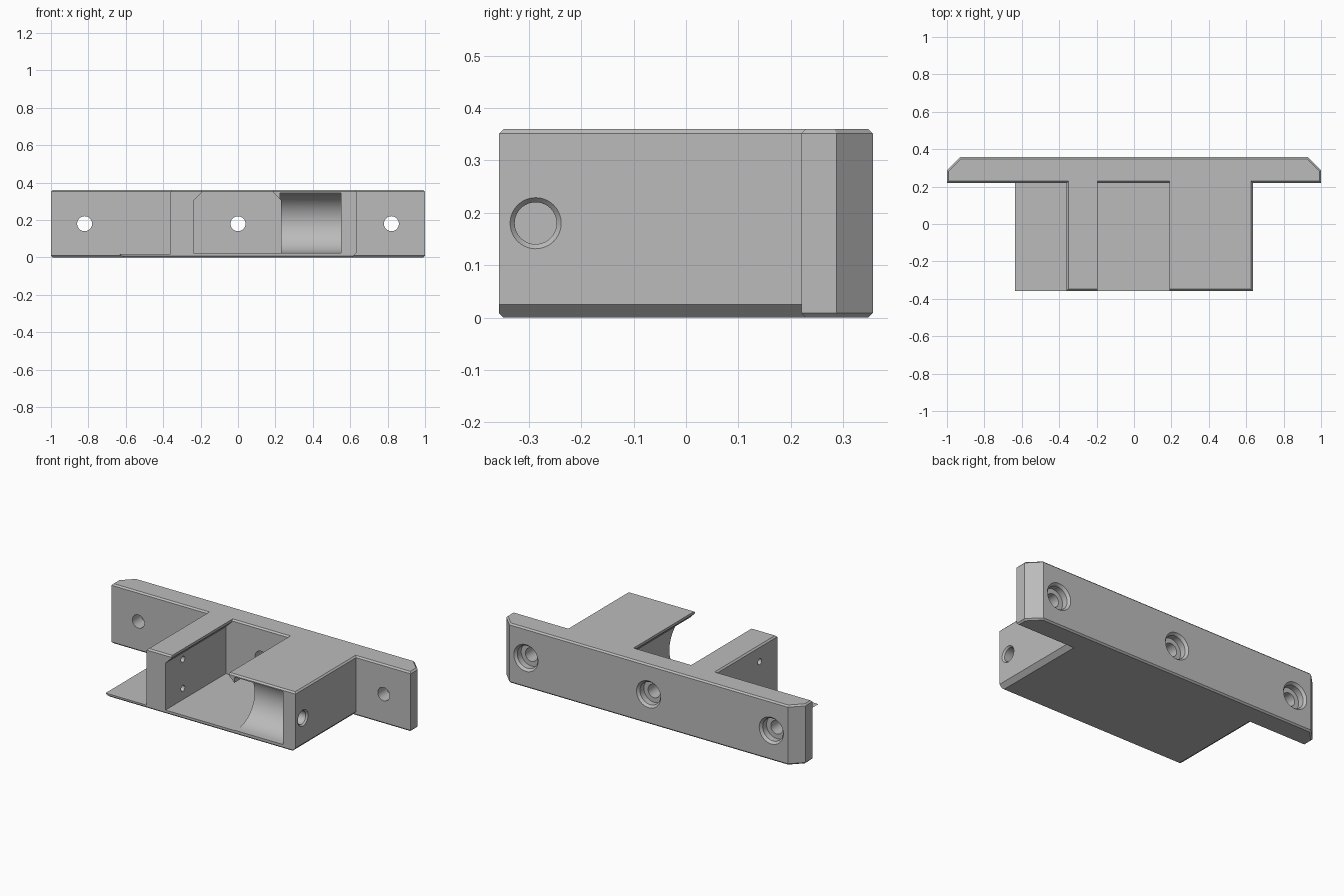
import bpy, bmesh, math
from mathutils import Vector, Matrix

if "Cube" in bpy.data.objects:
    bpy.data.objects.remove(bpy.data.objects["Cube"], do_unlink=True)

grey = bpy.data.materials.new("matte grey")
grey.use_nodes = True
grey.diffuse_color = (0.5, 0.5, 0.5, 1)
grey.node_tree.nodes["Principled BSDF"].inputs["Base Color"].default_value = grey.diffuse_color


def make(name, bm):
    bmesh.ops.recalc_face_normals(bm, faces=bm.faces)
    mesh = bpy.data.meshes.new(name)
    bm.to_mesh(mesh)
    bm.free()
    mesh.materials.append(grey)
    obj = bpy.data.objects.new(name, mesh)
    bpy.context.collection.objects.link(obj)
    return obj


def prism(points, place, start, end):
    """Extrude a 2D outline; place(a, b, depth) gives the 3D point."""
    bm = bmesh.new()
    face = bm.faces.new([bm.verts.new(place(a, b, start)) for a, b in points])
    ext = bmesh.ops.extrude_face_region(bm, geom=[face])
    shift = Vector(place(0, 0, end)) - Vector(place(0, 0, start))
    bmesh.ops.translate(bm, vec=shift, verts=[v for v in ext["geom"] if isinstance(v, bmesh.types.BMVert)])
    return bm


def bore(centre, axis, start, end, r1, r2):
    """Round or tapered cutter along x or y."""
    bm = bmesh.new()
    bmesh.ops.create_cone(bm, cap_ends=True, segments=40, radius1=r1, radius2=r2, depth=end - start)
    turn = Vector((0, 0, 1)).rotation_difference(Vector(axis)).to_matrix().to_4x4()
    middle = Vector(centre) + Vector(axis) * (start + end) / 2
    bmesh.ops.transform(bm, matrix=Matrix.Translation(middle) @ turn, verts=bm.verts)
    return make("cutter", bm)


def combine(target, other, operation):
    mod = target.modifiers.new("join", 'BOOLEAN')
    mod.operation = operation
    mod.solver = 'EXACT'
    mod.object = other
    bpy.context.view_layer.objects.active = target
    bpy.ops.object.modifier_apply(modifier=mod.name)
    bpy.data.objects.remove(other, do_unlink=True)


def chamfer(bm, point, normal):
    cut = bmesh.ops.bisect_plane(bm, geom=bm.verts[:] + bm.edges[:] + bm.faces[:],
                                 plane_co=point, plane_no=normal, clear_outer=True)
    edges = [e for e in cut["geom_cut"] if isinstance(e, bmesh.types.BMEdge)]
    bmesh.ops.holes_fill(bm, edges=edges)


FRONT, BACK, TOP, MID = -0.357, 0.357, 0.36, 0.18

# Mounting plate with clipped rear corners and softly chamfered edges
half = [(1, 0.22), (1, 0.287), (0.93, BACK)]
outline = half + [(-x, y) for x, y in reversed(half)]
bm = prism(outline, lambda a, b, d: (a, b, d), 0, TOP)
bmesh.ops.recalc_face_normals(bm, faces=bm.faces)
rim = [e for e in bm.edges if abs(e.verts[0].co.z - e.verts[1].co.z) < 0.001]
bmesh.ops.bevel(bm, geom=rim, offset=0.009, segments=1, affect='EDGES')
bracket = make("mounting_bracket", bm)

# Body section: thin side tongue, wall, open channel with lips, wide block
section = [(-0.61, 0), (0.61, 0), (0.635, 0.025), (0.635, 0.351), (0.626, TOP),
           (0.19, TOP), (0.19, 0.345), (0.23, 0.305), (0.23, 0.022),
           (-0.235, 0.022), (-0.235, 0.305), (-0.195, 0.345), (-0.195, TOP),
           (-0.351, TOP), (-0.36, 0.351), (-0.36, 0.018), (-0.635, 0.018)]
bm = prism(section, lambda a, b, d: (a, d, b), FRONT, 0.26)
bmesh.ops.recalc_face_normals(bm, faces=bm.faces)
chamfer(bm, (0, FRONT, 0.351), (0, -1, 1))
chamfer(bm, (0, FRONT, 0.008), (0, -1, -1))
combine(bracket, make("body", bm), 'UNION')

# Rounded hollow in the block, open to the front and to the channel
arc = [(-0.33 + 0.16 * math.cos(t), 0.184 + 0.16 * math.sin(t))
       for t in (math.pi * (i / 32 - 0.5) for i in range(33))]
hollow = [(-0.45, 0.024)] + arc + [(-0.45, 0.344)]
bm = prism(hollow, lambda a, b, d: (d, a, b), 0.225, 0.55)
combine(bracket, make("hollow", bm), 'DIFFERENCE')

# Countersunk screw holes through the plate
along_y, along_x = (0, 1, 0), (1, 0, 0)
for x in (-0.82, 0, 0.82):
    spot = (x, 0, MID)
    combine(bracket, bore(spot, along_y, 0.15, 0.45, 0.04, 0.04), 'DIFFERENCE')
    combine(bracket, bore(spot, along_y, 0.305, 0.45, 0.068, 0.068), 'DIFFERENCE')
    combine(bracket, bore(spot, along_y, 0.335, 0.375, 0.062, 0.096), 'DIFFERENCE')

# Side opening with a chamfered rim
side = (0, -0.287, MID)
combine(bracket, bore(side, along_x, 0.5, 0.7, 0.04, 0.04), 'DIFFERENCE')
combine(bracket, bore(side, along_x, 0.62, 0.645, 0.035, 0.058), 'DIFFERENCE')

# Pair of small holes through the wall
for z in (0.09, 0.265):
    combine(bracket, bore((0, -0.19, z), along_x, -0.45, -0.15, 0.018, 0.018), 'DIFFERENCE')

bpy.ops.object.select_all(action='DESELECT')
bracket.select_set(True)
bpy.context.view_layer.objects.active = bracket
bpy.ops.object.shade_smooth_by_angle(angle=math.radians(25))
